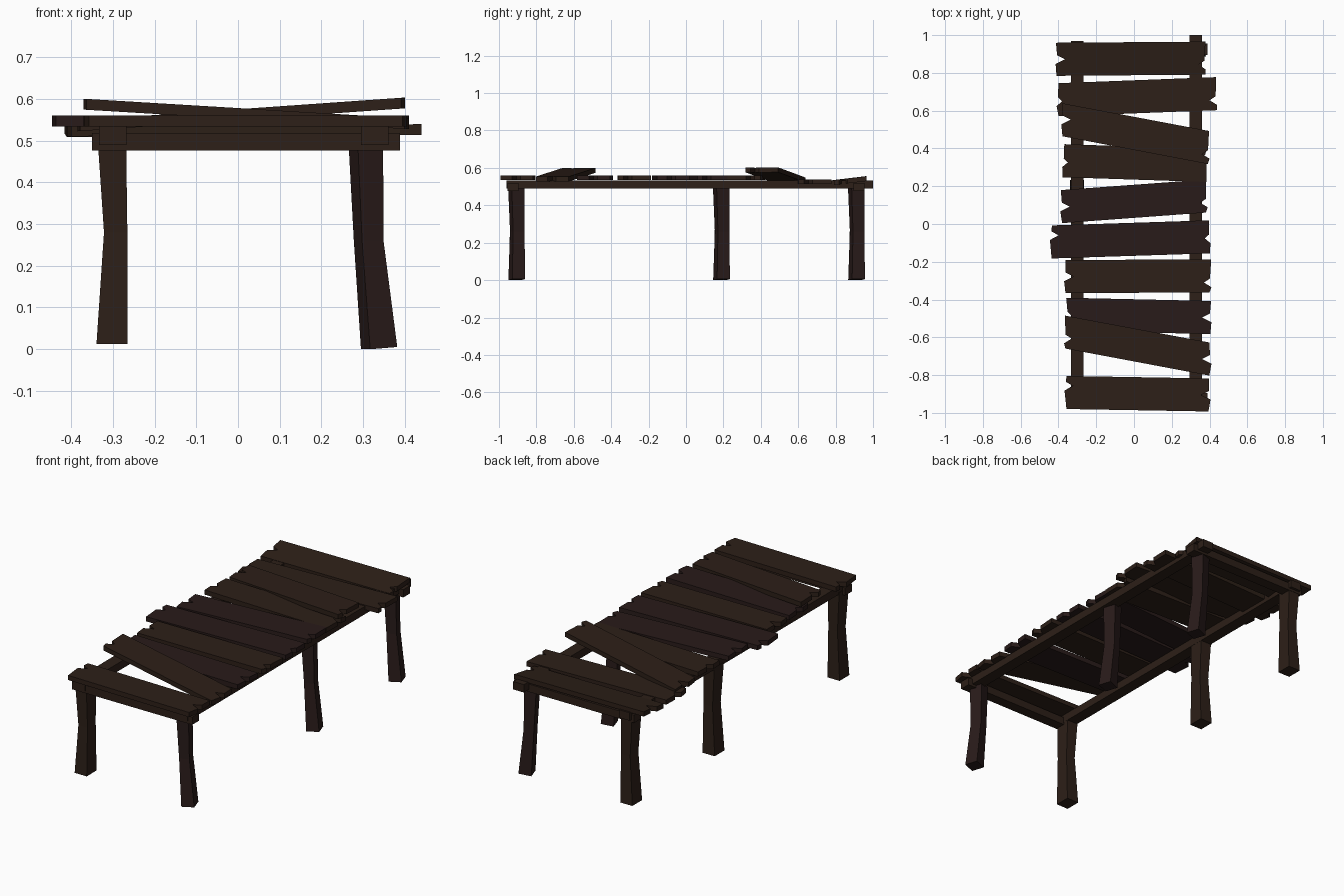
import bpy, bmesh, random
from math import cos, sin, radians

if "Cube" in bpy.data.objects:
    bpy.data.objects.remove(bpy.data.objects["Cube"])

random.seed(4)


def material(name, rgb):
    m = bpy.data.materials.new(name)
    m.diffuse_color = (*rgb, 1)
    m.use_nodes = True
    m.node_tree.nodes["Principled BSDF"].inputs["Base Color"].default_value = m.diffuse_color
    return m


BROWN = material("brown_wood", (0.026, 0.014, 0.009))
RED = material("reddish_wood", (0.022, 0.011, 0.010))


def loft(name, rings, mat):
    """Skin a list of equal-length rings and cap both ends."""
    bm = bmesh.new()
    vs = [[bm.verts.new(p) for p in r] for r in rings]
    n = len(vs[0])
    for a, b in zip(vs, vs[1:]):
        for i in range(n):
            j = (i + 1) % n
            bm.faces.new((a[i], a[j], b[j], b[i]))
    bm.faces.new(vs[0][::-1])
    bm.faces.new(vs[-1])
    bmesh.ops.recalc_face_normals(bm, faces=bm.faces)
    me = bpy.data.meshes.new(name)
    bm.to_mesh(me)
    bm.free()
    me.materials.append(mat)
    ob = bpy.data.objects.new(name, me)
    bpy.context.collection.objects.link(ob)
    return ob


def beam(name, a, b, w, h, axis):
    """Square beam between centres a and b, running along x (0) or y (1)."""
    rings = []
    for c in (a, b):
        ring = []
        for s, t in ((-1, -1), (1, -1), (1, 1), (-1, 1)):
            p = list(c)
            p[1 - axis] += s * w / 2
            p[2] += t * h / 2
            ring.append(p)
        rings.append(ring)
    return loft(name, rings, BROWN)


def plank(i, xl, yl, xr, yr, zl, zr, nl, nr, mat, roll=0.0, w=0.175, t=0.026):
    """Plank with a splintered V notch (fraction, depth) in each end."""
    def end(x, y, notch, d):
        f, depth = notch
        j = [random.uniform(0, 0.012) for _ in range(2)]
        return [(x + d * j[0], y - w / 2), (x, y + (f - 0.64) * w),
                (x + d * depth, y + (f - 0.5) * w),
                (x + d * 0.008, y + (f - 0.38) * w), (x + d * j[1], y + w / 2)]
    outline = end(xr, yr, nr, -1) + end(xl, yl, nl, 1)[::-1]

    def z(x, y):
        k = (x - xl) / (xr - xl)
        return zl + (zr - zl) * k + roll * (y - yl - (yr - yl) * k)
    rings = [[(x, y, z(x, y) + s * t / 2) for x, y in outline] for s in (-1, 1)]
    return loft(f"deck_plank_{i}", rings, mat)


# Deck planks: left x, y / right x, y / left z, right z / notches
A, B, C, D = (0.5, 0.05), (0.3, 0.04), (0.7, 0.045), (0.45, 0.03)
Z = 0.547
planks = [
    (-0.415, 0.872, 0.38, 0.878, 0.532, 0.532, A, B, BROWN, 0.12),
    (-0.41, 0.658, 0.44, 0.69, 0.523, 0.526, D, B, BROWN),
    (-0.385, 0.552, 0.40, 0.405, 0.535, 0.59, A, B, BROWN),
    (-0.38, 0.335, 0.385, 0.31, Z, Z, D, C, BROWN),
    (-0.39, 0.092, 0.39, 0.148, Z, Z, A, B, RED),
    (-0.445, -0.095, 0.405, -0.068, Z, Z, C, D, RED),
    (-0.37, -0.278, 0.41, -0.275, Z, Z, A, B, BROWN),
    (-0.36, -0.478, 0.41, -0.495, Z, Z, D, A, RED),
    (-0.37, -0.572, 0.41, -0.715, 0.587, 0.54, B, A, BROWN),
    (-0.368, -0.892, 0.405, -0.905, Z, Z, C, A, BROWN),
]
for i, p in enumerate(planks, 1):
    plank(i, *p)

# Long side rails and end cross beams
beam("left_rail", (-0.30, -0.96, 0.511), (-0.30, 0.97, 0.511), 0.066, 0.044, 1)
beam("right_rail", (0.328, -0.96, 0.511), (0.328, 1.0, 0.511), 0.066, 0.044, 1)
beam("front_cross_beam", (-0.35, -0.925, 0.497), (0.388, -0.925, 0.497), 0.06, 0.043, 0)
beam("back_cross_beam", (-0.35, 0.925, 0.497), (0.388, 0.925, 0.497), 0.06, 0.043, 0)


# Crooked legs: three square sections, bent at the knee
def leg(name, y, sections, turn, tilt, mat):
    ca, sa = cos(radians(turn)), sin(radians(turn))
    rings = []
    for x, dy, z, hx, hy in sections:
        ring = []
        for s, t in ((-1, -1), (1, -1), (1, 1), (-1, 1)):
            u, v = s * hx, t * hy
            lift = tilt * (u + hx) if z < 0.1 else 0
            ring.append((x + u * ca - v * sa, y + dy + u * sa + v * ca, z + lift))
        rings.append(ring)
    return loft(name, rings, mat)


LEFT = [(-0.302, 0, 0.012, 0.037, 0.043), (-0.293, 0.0, 0.28, 0.028, 0.036),
        (-0.302, 0.0, 0.50, 0.034, 0.042)]
RIGHT = [(0.338, 0, 0.0, 0.034, 0.036), (0.313, 0.003, 0.26, 0.027, 0.032),
         (0.306, -0.002, 0.50, 0.032, 0.036)]
for pos, y in (("front", -0.905), ("middle", 0.19), ("back", 0.912)):
    leg(f"{pos}_left_leg", y, LEFT, 0, 0, BROWN)
    leg(f"{pos}_right_leg", y, RIGHT, 18, 0.08, RED)
